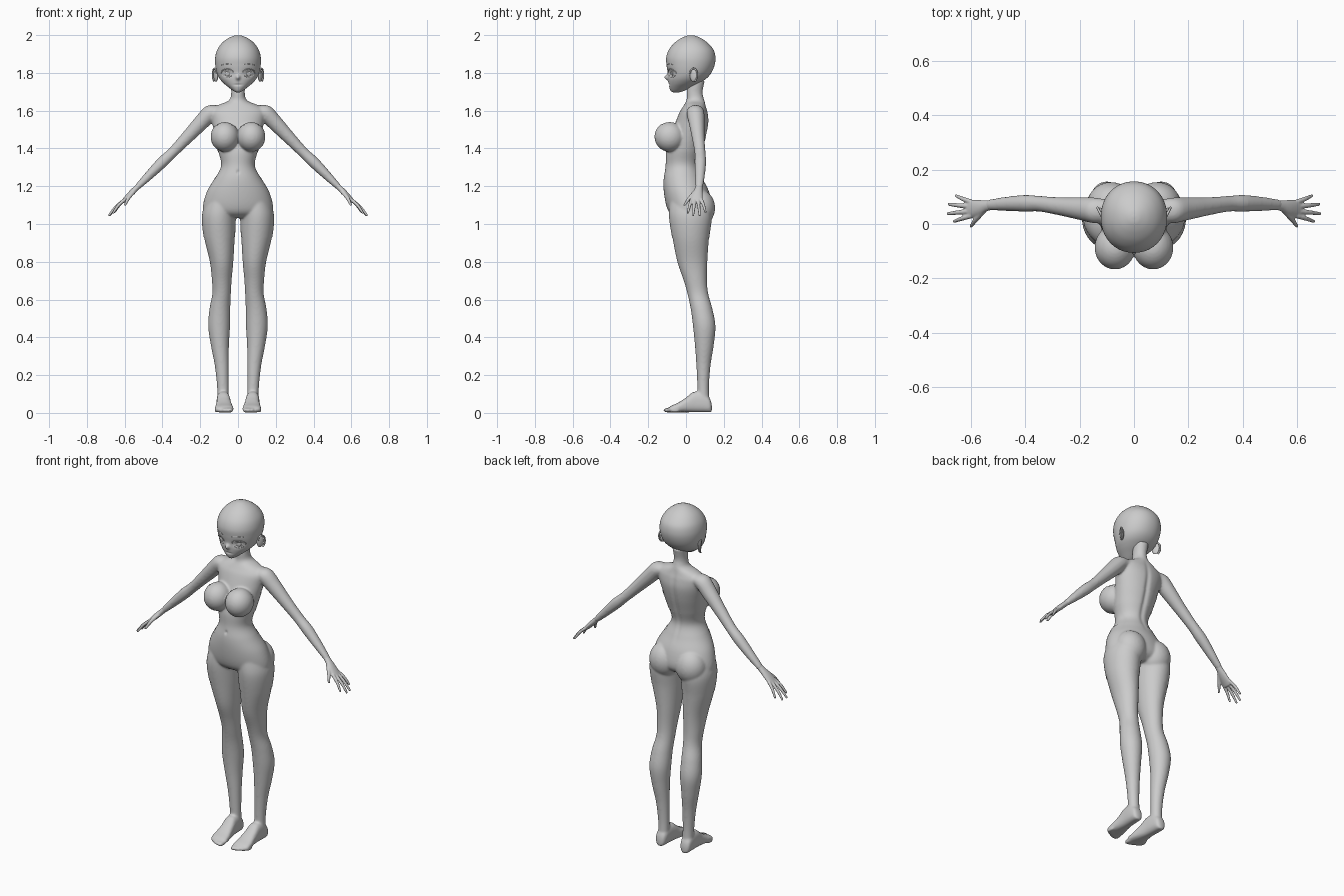
import bpy, bmesh, math
from math import exp
from mathutils import Vector, Matrix
from mathutils.bvhtree import BVHTree

if "Cube" in bpy.data.objects:
    bpy.data.objects.remove(bpy.data.objects["Cube"])


def loft(bm, secs, n=40, step=6, p=2.0):
    """Skin rings (centre, u axis, v axis) smoothed along the path."""
    rows = []
    for i in range(len(secs) - 1):
        a, b = secs[max(i - 1, 0)], secs[i]
        c, d = secs[i + 1], secs[min(i + 2, len(secs) - 1)]
        last = i == len(secs) - 2
        for k in range(step + (1 if last else 0)):
            t = k / step
            rows.append([0.5 * (2 * q + (r - o) * t + (2 * o - 5 * q + 4 * r - s) * t * t
                                + (3 * q - o - 3 * r + s) * t ** 3)
                         for o, q, r, s in zip(a, b, c, d)])
    rings = []
    for r in rows:
        c, u, v = Vector(r[0:3]), Vector(r[3:6]), Vector(r[6:9])
        ring = []
        for k in range(n):
            a = 2 * math.pi * k / n
            f = lambda w: math.copysign(abs(w) ** (2 / p), w)
            ring.append(bm.verts.new(c + u * f(math.cos(a)) + v * f(math.sin(a))))
        rings.append(ring)
    for a, b in zip(rings, rings[1:]):
        for k in range(n):
            bm.faces.new((a[k], a[(k + 1) % n], b[(k + 1) % n], b[k]))
    bm.faces.new(rings[0][::-1])
    bm.faces.new(rings[-1])


def upright(rows):
    """Rows of (z, x centre, half width, y front, y back)."""
    return [(x, (f + b) / 2, z, w, 0, 0, 0, (b - f) / 2, 0) for z, x, w, f, b in rows]


def tube(bm, pts, s=1, n=20):
    """Limb through (x, y, z, thickness, y half width) with rounded ends."""
    secs = []
    for i, (x, y, z, r, w) in enumerate(pts):
        a, b = pts[max(i - 1, 0)], pts[min(i + 1, len(pts) - 1)]
        d = Vector((b[0] - a[0], 0, b[2] - a[2])).normalized()
        secs.append((s * x, y, z, s * -d.z * r, 0, d.x * r, 0, w, 0))
        if i == len(pts) - 1:
            for t in (0.6, 0.95):
                k = math.sqrt(1 - t * t)
                secs.append((s * (x + d.x * r * t), y, z + d.z * r * t,
                             s * -d.z * r * k, 0, d.x * r * k, 0, w * k, 0))
    loft(bm, secs, n, 4)


def ball(bm, c, r, rot=0.0, axis='Z'):
    m = Matrix.Translation(c) @ Matrix.Rotation(rot, 4, axis) @ Matrix.Diagonal((*r, 1))
    bmesh.ops.create_uvsphere(bm, u_segments=28, v_segments=18, radius=1, matrix=m)


def finish(name, bm, voxel=0, smooth=0):
    bmesh.ops.recalc_face_normals(bm, faces=bm.faces)
    me = bpy.data.meshes.new(name)
    bm.to_mesh(me)
    bm.free()
    ob = bpy.data.objects.new(name, me)
    bpy.context.collection.objects.link(ob)
    bpy.context.view_layer.objects.active = ob
    if voxel:
        m = ob.modifiers.new("fuse", 'REMESH')
        m.mode, m.voxel_size = 'VOXEL', voxel
        bpy.ops.object.modifier_apply(modifier=m.name)
        m = ob.modifiers.new("relax", 'SMOOTH')
        m.factor, m.iterations = 0.5, smooth
        bpy.ops.object.modifier_apply(modifier=m.name)
    for f in ob.data.polygons:
        f.use_smooth = True
    return ob


# body: torso with neck
bm = bmesh.new()
loft(bm, upright([
    (1.76, 0, .040, .012, .100), (1.70, 0, .036, .004, .088), (1.665, 0, .041, .004, .094),
    (1.648, 0, .058, .0, .10), (1.634, 0, .095, -.008, .103), (1.615, 0, .132, -.02, .108),
    (1.59, 0, .148, -.035, .115), (1.54, 0, .138, -.055, .12), (1.47, 0, .122, -.08, .108),
    (1.39, 0, .106, -.105, .085), (1.31, 0, .089, -.108, .065), (1.24, 0, .123, -.118, .088),
    (1.17, 0, .163, -.115, .12), (1.10, 0, .183, -.103, .135), (1.06, 0, .178, -.085, .125),
    (1.035, 0, .13, -.05, .09)]), 64)
for s in (1, -1):
    # bust and buttocks
    ball(bm, (s * .070, -.086, 1.462), (.073, .079, .078))
    ball(bm, (s * .085, .072, 1.085), (.085, .080, .095))
    # leg
    loft(bm, upright([(z, s * x, w, f, b) for z, x, w, f, b in (
        (1.12, .088, .08, -.085, .12), (1.04, .101, .088, -.088, .135), (.93, .0985, .081, -.072, .122),
        (.80, .087, .062, -.046, .113), (.70, .086, .052, -.012, .111), (.63, .087, .049, .008, .118),
        (.55, .096, .055, .025, .14), (.46, .100, .058, .037, .156), (.36, .096, .048, .047, .147),
        (.25, .086, .037, .055, .13), (.14, .080, .031, .06, .122), (.05, .078, .03, .06, .125))]))
    # foot and toes
    loft(bm, [(s * x, y, zt / 2 + .003, w, 0, 0, 0, 0, zt / 2) for y, x, w, zt in (
        (.137, .080, .014, .04), (.125, .080, .029, .075), (.09, .079, .034, .105),
        (.04, .077, .036, .108), (0, .075, .040, .078), (-.04, .074, .047, .052),
        (-.075, .072, .049, .036), (-.09, .070, .044, .026))], p=2.6)
    for i in range(5):
        ball(bm, (s * (.040 + .0185 * i), -.094 + .0022 * i * i, .014),
             ((.014, .0105, .010, .010, .0095)[i], .027, .013))
    # arm
    tube(bm, [(.10, .05, 1.60, .030, .04), (.145, .05, 1.588, .043, .047), (.195, .056, 1.537, .041, .042),
              (.265, .064, 1.463, .034, .034), (.345, .074, 1.380, .028, .029), (.40, .076, 1.328, .030, .031),
              (.47, .074, 1.258, .024, .026), (.530, .070, 1.198, .016, .020)], s, 28)
body = finish("body", bm, .006, 9)

# spine groove and navel
for v in body.data.vertices:
    x, y, z = v.co
    if y > .03 and 1.2 < z < 1.66 and abs(x) < .1:
        v.co.y -= .008 * exp(-(x / .014) ** 2) * math.sin(math.pi * (z - 1.2) / .46)
    if y < -.05:
        v.co.y += .008 * exp(-(x / .006) ** 2 - ((z - 1.275) / .01) ** 2)


# close-fitting clothes cut from the body surface
def garment(name, planes):
    g = bmesh.new()
    g.from_mesh(body.data)
    for co, no in planes:
        bmesh.ops.bisect_plane(g, geom=g.verts[:] + g.edges[:] + g.faces[:], plane_co=co,
                               plane_no=no, clear_outer=True)
    g.normal_update()
    shifts = [(v, v.normal * .0022) for v in g.verts]
    for v, d in shifts:
        v.co += d
    finish(name, g)


garment("bandeau_top", [((.152, 0, 0), (1, 0, 0)), ((-.152, 0, 0), (-1, 0, 0)),
                        ((0, 0, 1.383), (0, 0, -1)), ((0, 0, 1.492), (0, .28, 1))])
garment("shorts", [((.25, 0, 0), (1, 0, 0)), ((-.25, 0, 0), (-1, 0, 0)),
                   ((0, 0, .93), (0, 0, -1)), ((0, 0, 1.245), (0, -.06, 1))])

# hands
for s, side in ((1, "left"), (-1, "right")):
    bm = bmesh.new()
    tube(bm, [(.515, .071, 1.213, .014, .018), (.540, .067, 1.188, .015, .020),
              (.570, .059, 1.158, .015, .029), (.605, .055, 1.122, .011, .033)], s)
    for y0, tip in ((.030, (.660, .010, 1.060)), (.047, (.682, .038, 1.048)),
                    (.064, (.678, .072, 1.048)), (.081, (.652, .103, 1.064))):
        base = Vector((.596, y0, 1.132))
        mid = base.lerp(Vector(tip), .5) + Vector((.004, 0, .004))
        tube(bm, [(*base, .009, .009), (*mid, .0085, .0085), (*tip, .006, .006)], s, 14)
    tube(bm, [(.550, .052, 1.175, .012, .013), (.580, .018, 1.137, .010, .011),
              (.597, -.006, 1.102, .0065, .007)], s, 14)
    finish(side + "_hand", bm, .0035, 4)

# head with nose, mouth and eye sockets pressed into the face
bm = bmesh.new()
loft(bm, upright([
    (1.697, 0, .010, -.068, -.035), (1.704, 0, .024, -.080, -.012), (1.722, 0, .048, -.088, .025),
    (1.745, 0, .076, -.092, .070), (1.77, 0, .098, -.095, .108), (1.80, 0, .112, -.097, .134),
    (1.84, 0, .120, -.103, .151), (1.88, 0, .121, -.105, .156), (1.92, 0, .111, -.092, .147),
    (1.955, 0, .088, -.065, .119), (1.98, 0, .058, -.032, .086), (1.995, 0, .026, .0, .053),
    (1.999, 0, .006, .021, .032)]), 128, 8, 2.1)
for v in bm.verts:
    x, y, z = v.co
    if y < 0:
        v.co.y += (.010 * exp(-((abs(x) - .057) / .024) ** 2 - ((z - 1.798) / .019) ** 2)
                   - .019 * exp(-(x / .010) ** 2 - ((z - 1.776) / .013) ** 2)
                   + .004 * exp(-(x / .020) ** 2 - ((z - 1.737) / .005) ** 2))
bmesh.ops.recalc_face_normals(bm, faces=bm.faces)
tree = BVHTree.FromBMesh(bm)
finish("head", bm)


def on_face(x, z):
    return tree.ray_cast(Vector((x, -1, z)), Vector((0, 1, 0)))[0]


def strand(name, pts, r):
    cu = bpy.data.curves.new(name, 'CURVE')
    cu.dimensions, cu.bevel_depth, cu.bevel_resolution = '3D', r, 2
    sp = cu.splines.new('POLY')
    sp.points.add(len(pts) - 1)
    for q, p in zip(sp.points, pts):
        q.co = (*p, 1)
    bpy.context.collection.objects.link(bpy.data.objects.new(name, cu))


for s, side in ((1, "left"), (-1, "right")):
    # eye, iris ring, lids and brow
    c = on_face(s * .057, 1.797)
    bm = bmesh.new()
    ball(bm, c + Vector((0, .010, 0)), (.029, .013, .021), s * .5)
    finish(side + "_eye", bm)
    arc = lambda a, b, rx, rz, z: [on_face(s * (.057 + rx * math.cos(t)), z + rz * math.sin(t))
                                   for t in [a + (b - a) * k / 16 for k in range(17)]]
    iris = [c + Vector((.012 * math.cos(t), -.003 + s * .0055 * math.cos(t), .016 * math.sin(t)))
            for t in [2 * math.pi * k / 20 for k in range(21)]]
    strand(side + "_iris_ring", iris, .0012)
    strand(side + "_upper_lash", arc(-.1, math.pi - .15, .032, .021, 1.799), .0028)
    strand(side + "_lower_lid", arc(math.pi + .5, 2 * math.pi - .2, .029, .021, 1.797), .0012)
    strand(side + "_brow", arc(.5, 2.6, .036, .014, 1.833), .0018)
    # ear shell with raised rim
    bm = bmesh.new()
    ball(bm, (s * .117, .040, 1.787), (.009, .022, .034), s * -.45)
    ob = finish(side + "_ear", bm)
    m = Matrix.Translation((s * .121, .042, 1.789)) @ Matrix.Rotation(s * -.45, 4, 'Z')
    rim = [m @ Vector((s * .004, .022 * math.cos(t), .034 * math.sin(t)))
           for t in [-1.3 + 4.2 * k / 24 for k in range(25)]]
    strand(side + "_ear_rim", rim, .0045)
